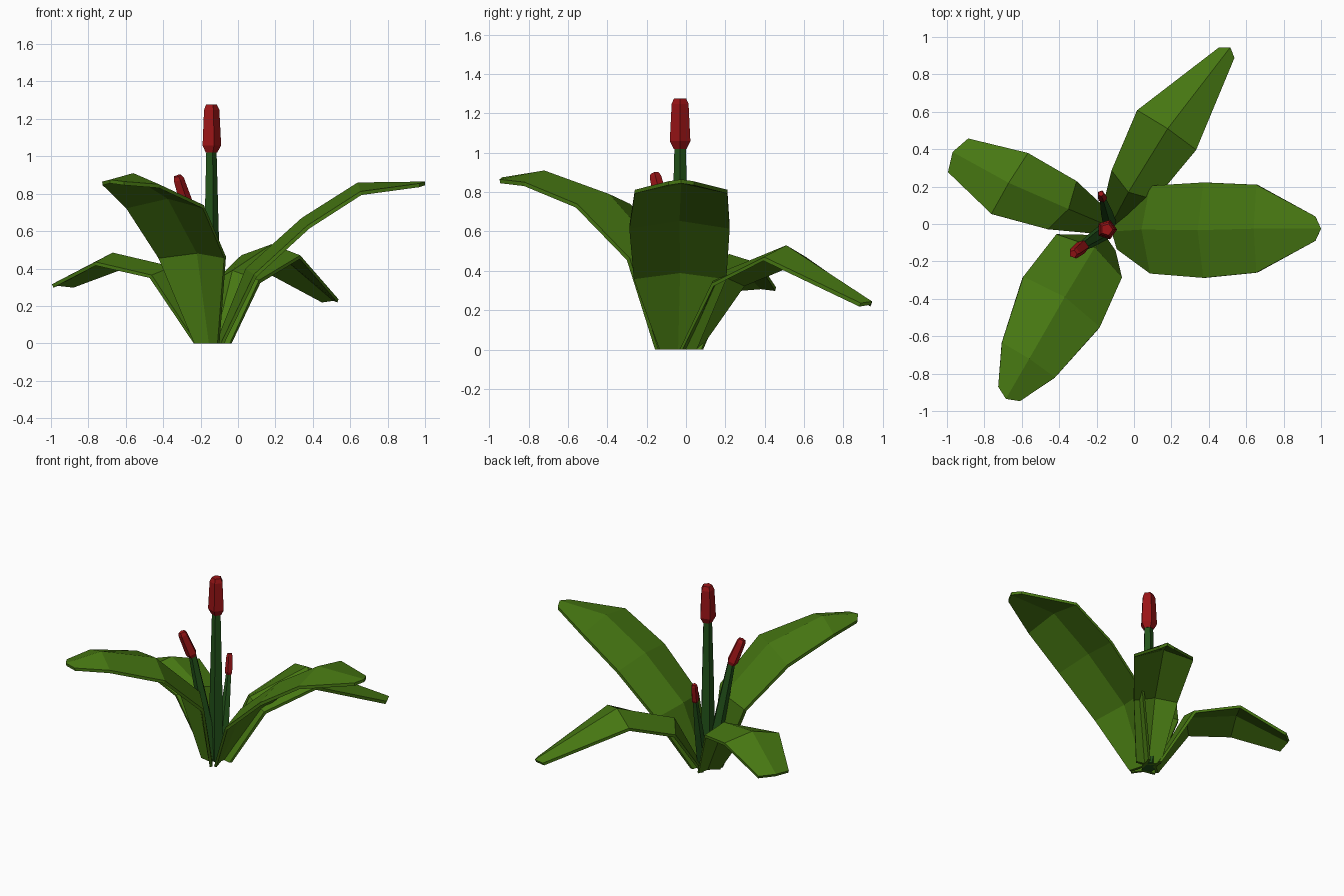
import bpy, math
from mathutils import Vector

if "Cube" in bpy.data.objects:
    bpy.data.objects.remove(bpy.data.objects["Cube"])


def material(name, rgb):
    m = bpy.data.materials.new(name)
    m.diffuse_color = (*rgb, 1)
    m.use_nodes = True
    m.node_tree.nodes["Principled BSDF"].inputs["Base Color"].default_value = m.diffuse_color
    return m


LEAF = material("leaf green", (0.062, 0.185, 0.006))
STEM = material("stem green", (0.016, 0.085, 0.010))
BUD = material("bud red", (0.32, 0.007, 0.008))


def make_object(name, verts, faces, mat):
    mesh = bpy.data.meshes.new(name)
    mesh.from_pydata([tuple(v) for v in verts], [], faces)
    mesh.materials.append(mat)
    mesh.update()
    bpy.context.collection.objects.link(bpy.data.objects.new(name, mesh))


def skin(rings, n):
    """Quads between successive rings of n points."""
    return [(r * n + i, r * n + (i + 1) % n, (r + 1) * n + (i + 1) % n, (r + 1) * n + i)
            for r in range(rings - 1) for i in range(n)]


def leaf(name, angle, rows, thick=0.02):
    """Ridged blade; each row is midrib x, y, z, half width, drop of the edges."""
    a = math.radians(angle)
    out = Vector((math.cos(a), math.sin(a), 0))
    side = Vector((math.sin(a), -math.cos(a), 0))
    mids = [Vector(r[:3]) for r in rows]
    verts = []
    for i, (x, y, z, w, drop) in enumerate(rows):
        t = mids[min(i + 1, len(mids) - 1)] - mids[max(i - 1, 0)]
        n = side.cross(t).normalized()
        if n.z < 0:
            n = -n
        back = out * (-0.03 if i == len(rows) - 1 else 0)   # pointed tip
        top = [mids[i] - side * w - n * drop + back, mids[i],
               mids[i] + side * w - n * drop + back]
        ring = top + [p - n * thick for p in reversed(top)]
        for p in ring:
            p = p.copy()
            p.z = 0 if i == 0 else p.z
            verts.append(p)
    k = len(rows)
    e = (k - 1) * 6
    faces = skin(k, 6) + [(5, 4, 1, 0), (4, 3, 2, 1),
                          (e, e + 1, e + 4, e + 5), (e + 1, e + 2, e + 3, e + 4)]
    make_object(name, verts, [f[::-1] for f in faces], LEAF)


def spindle(name, a, b, profile, mat, n=5):
    """Five-sided tapered part from a to b; profile is (fraction, radius)."""
    a, b = Vector(a), Vector(b)
    q = Vector((0, 0, 1)).rotation_difference(b - a)
    verts = []
    for f, r in profile:
        for i in range(n):
            t = math.tau * i / n
            verts.append(a.lerp(b, f) + q @ Vector((r * math.cos(t), r * math.sin(t), 0)))
            if a.z == 0 and f == 0:
                verts[-1].z = 0
    k = len(profile)
    faces = skin(k, n) + [tuple(range(n))[::-1], tuple(range((k - 1) * n, k * n))]
    make_object(name, verts, faces, mat)


# Leaves
leaf("right_leaf", 0, [(-0.12, -0.04, 0, 0.095, 0.03), (0.04, -0.03, 0.40, 0.235, 0.055),
                       (0.34, -0.033, 0.67, 0.255, 0.05), (0.64, -0.025, 0.86, 0.235, 0.05),
                       (1.0, -0.025, 0.865, 0.065, 0.01)])
leaf("back_leaf", 56, [(-0.125, -0.01, 0, 0.08, 0.03), (-0.03, 0.17, 0.39, 0.14, 0.07),
                       (0.18, 0.51, 0.53, 0.19, 0.06), (0.515, 0.945, 0.245, 0.05, 0.01)])
leaf("left_leaf", 149, [(-0.16, 0.0, 0, 0.075, 0.03), (-0.35, 0.08, 0.41, 0.15, 0.06),
                        (-0.67, 0.22, 0.485, 0.19, 0.05), (-0.97, 0.385, 0.325, 0.105, 0.01)])
leaf("front_leaf", 236.6, [(-0.145, -0.075, 0, 0.075, 0.03), (-0.21, -0.125, 0.49, 0.21, 0.06),
                           (-0.37, -0.39, 0.79, 0.245, 0.06), (-0.56, -0.72, 0.91, 0.17, 0.06),
                           (-0.685, -0.935, 0.875, 0.07, 0.01)])

# Flower stems with buds: base, joint, tip, base radius, top radius, bud radius
FLOWERS = {
    "tall": ((-0.145, -0.03, 0), (-0.145, -0.03, 1.02), (-0.145, -0.03, 1.277), 0.05, 0.03, 0.055),
    "middle": ((-0.155, -0.04, 0), (-0.268, -0.115, 0.715), (-0.325, -0.16, 0.895), 0.045, 0.026, 0.038),
    "short": ((-0.13, 0.0, 0), (-0.167, 0.135, 0.52), (-0.177, 0.162, 0.66), 0.04, 0.018, 0.026),
}
for name, (base, joint, tip, r0, r1, rb) in FLOWERS.items():
    spindle(name + "_stem", base, joint, [(0, r0), (0.55, (r0 + r1) / 2 + 0.003), (1.02, r1)], STEM)
    spindle(name + "_bud", joint, tip,
            [(0, rb * 0.62), (0.15, rb), (0.89, rb * 0.82), (1, rb * 0.58)], BUD)
